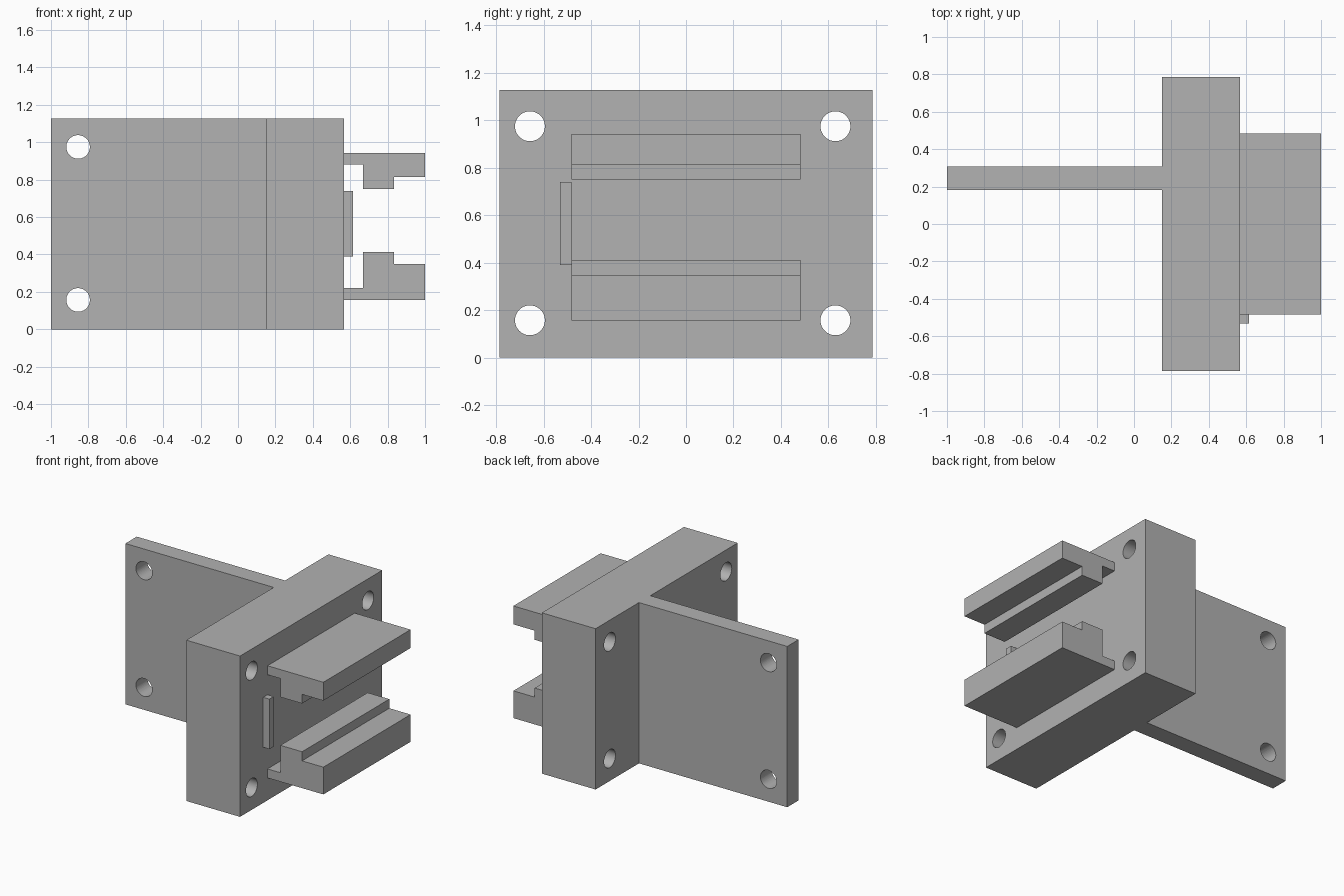
import bpy
import bmesh
import math
from mathutils import Matrix, Vector

cube = bpy.data.objects.get("Cube")
if cube:
    bpy.data.objects.remove(cube, do_unlink=True)

GREY = (0.445, 0.445, 0.445, 1)
grey = bpy.data.materials.new("plain grey")
grey.use_nodes = True
grey.diffuse_color = GREY
grey.node_tree.nodes["Principled BSDF"].inputs["Base Color"].default_value = GREY


def finish(name, bm):
    """Turn a bmesh into a named grey object."""
    bmesh.ops.recalc_face_normals(bm, faces=bm.faces)
    mesh = bpy.data.meshes.new(name)
    bm.to_mesh(mesh)
    bm.free()
    mesh.materials.append(grey)
    obj = bpy.data.objects.new(name, mesh)
    bpy.context.collection.objects.link(obj)
    return obj


def prism(name, profile, axis, start, end):
    """Extrude an outline along y or z."""
    bm = bmesh.new()
    place = {"y": lambda a, b: (a, start, b), "z": lambda a, b: (a, b, start)}[axis]
    face = bm.faces.new([bm.verts.new(place(a, b)) for a, b in profile])
    shift = Vector((0, 1, 0) if axis == "y" else (0, 0, 1)) * (end - start)
    new = bmesh.ops.extrude_face_region(bm, geom=[face], use_keep_orig=True)["geom"]
    bmesh.ops.translate(bm, vec=shift, verts=[v for v in new if isinstance(v, bmesh.types.BMVert)])
    return finish(name, bm)


def drill(obj, centres, axis, radius=0.063):
    """Cut round through holes, then discard the cutter."""
    turn = Matrix.Rotation(math.pi / 2, 4, axis)
    bm = bmesh.new()
    for centre in centres:
        bmesh.ops.create_cone(bm, cap_ends=True, segments=48, radius1=radius, radius2=radius,
                              depth=0.6, matrix=Matrix.Translation(centre) @ turn)
    cutter = finish("hole_cutter", bm)
    cutter.hide_render = True
    mod = obj.modifiers.new("holes", "BOOLEAN")
    mod.operation = "DIFFERENCE"
    mod.solver = "EXACT"
    mod.object = cutter
    bpy.ops.object.select_all(action="DESELECT")
    obj.select_set(True)
    bpy.context.view_layer.objects.active = obj
    bpy.ops.object.modifier_apply(modifier=mod.name)
    bpy.data.objects.remove(cutter, do_unlink=True)
    bpy.ops.object.shade_smooth_by_angle(angle=math.radians(30))


HEIGHT = 1.127
BACK, FACE, TIP = 0.15, 0.567, 1.0
HALF = 0.787
HOLE_Z = (0.157, 0.975)

# T-shaped body: thick block with a flat mounting plate behind it
body = prism("bracket_body", [
    (BACK, -HALF), (FACE, -HALF), (FACE, HALF), (BACK, HALF),
    (BACK, 0.307), (-1, 0.307), (-1, 0.181), (BACK, 0.181)], "z", 0, HEIGHT)

# Four holes through the block, two through the plate
drill(body, [(0.36, y, z) for y in (-0.658, 0.63) for z in HOLE_Z], "Y")
drill(body, [(-0.855, 0.244, z) for z in HOLE_Z], "X")


# Stepped clamp rails: outer edge, arm, inner ridge and lip heights
def rail(name, outer, arm, ridge, lip):
    prism(name, [(FACE, outer), (TIP, outer), (TIP, lip), (0.835, lip),
                 (0.835, ridge), (0.667, ridge), (0.667, arm), (FACE, arm)],
          "y", -0.483, 0.483)


rail("upper_rail", 0.943, 0.88, 0.75, 0.814)
rail("lower_rail", 0.157, 0.22, 0.412, 0.348)

# Small end stop beside the rails
prism("end_stop", [(FACE, 0.39), (0.615, 0.39), (0.615, 0.74), (FACE, 0.74)],
      "y", -0.531, -0.483)
